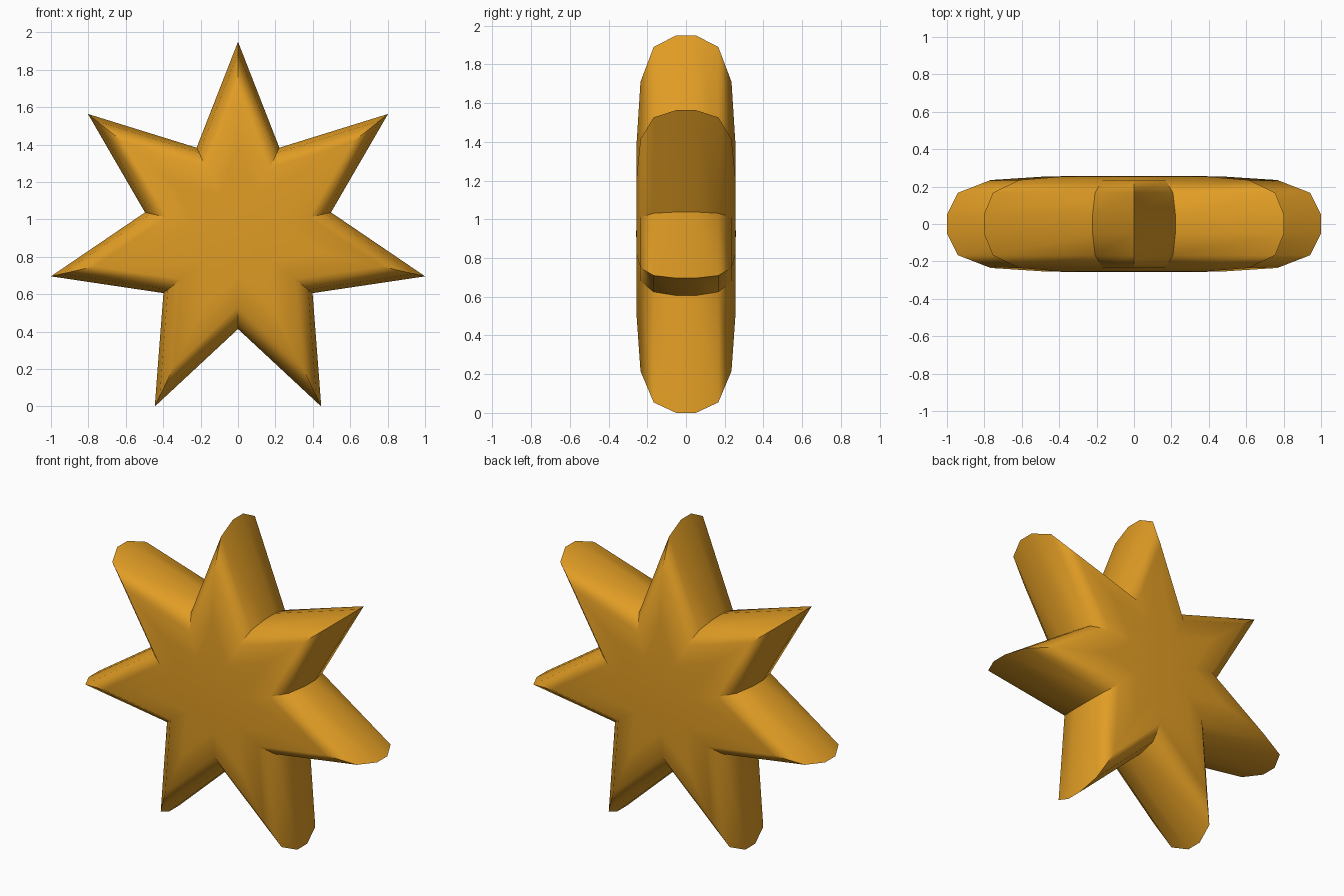
import bpy, bmesh, math

cube = bpy.data.objects.get("Cube")
if cube:
    bpy.data.objects.remove(cube, do_unlink=True)

POINTS = 7
TIP, VALLEY, CENTRE_Z = 1.026, 0.51, 0.924

# Half of the rounded thickness profile: (depth, outline scale)
half = [(0.05, 1.0), (0.167, 0.941), (0.235, 0.766), (0.255, 0.46)]
profile = [(-y, s) for y, s in reversed(half)] + half

gold = bpy.data.materials.new("golden orange")
gold.use_nodes = True
colour = (0.75, 0.335, 0.018, 1)
gold.diffuse_color = colour
gold.node_tree.nodes["Principled BSDF"].inputs["Base Color"].default_value = colour

bm = bmesh.new()


def star_ring(y, scale):
    """One star outline at the given depth."""
    ring = []
    for i in range(2 * POINTS):
        a = i * math.pi / POINTS
        r = scale * (VALLEY if i % 2 else TIP)
        ring.append(bm.verts.new((r * math.sin(a), y, CENTRE_Z + r * math.cos(a))))
    return ring


# Loft the star outlines from front to back
rings = [star_ring(y, s) for y, s in profile]
n = 2 * POINTS
for a, b in zip(rings, rings[1:]):
    for i in range(n):
        j = (i + 1) % n
        bm.faces.new((a[i], a[j], b[j], b[i]))

# Close front and back with fans around a centre point
for ring, y in ((rings[0], -0.257), (rings[-1], 0.257)):
    pole = bm.verts.new((0, y, CENTRE_Z))
    for i in range(n):
        bm.faces.new((ring[i], ring[(i + 1) % n], pole))

bmesh.ops.recalc_face_normals(bm, faces=bm.faces)
mesh = bpy.data.meshes.new("star")
bm.to_mesh(mesh)
bm.free()
mesh.materials.append(gold)

star = bpy.data.objects.new("star", mesh)
bpy.context.collection.objects.link(star)
bpy.context.view_layer.objects.active = star
star.select_set(True)
bpy.ops.object.shade_smooth_by_angle(angle=math.radians(50))
